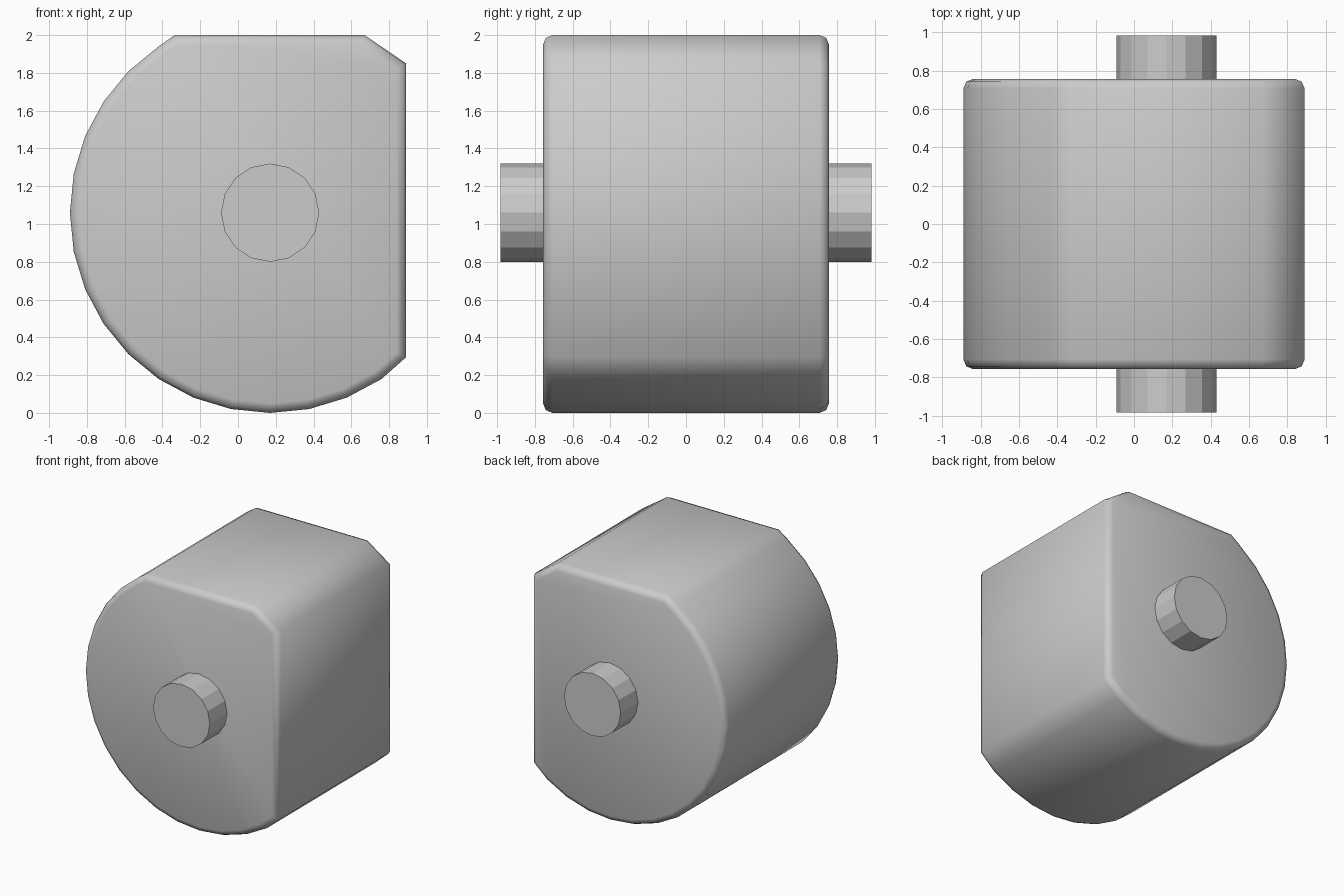
import bpy, bmesh, math

if "Cube" in bpy.data.objects:
    bpy.data.objects.remove(bpy.data.objects["Cube"])

CX, CZ, R = 0.17, 1.06, 1.06      # shared axis and drum radius
RIGHT, TOP, HALF = 0.89, 2.0, 0.757


def new_object(name, bm):
    mesh = bpy.data.meshes.new(name)
    bm.to_mesh(mesh)
    bm.free()
    obj = bpy.data.objects.new(name, mesh)
    bpy.context.collection.objects.link(obj)
    return obj


def circle_point(deg):
    a = math.radians(deg)
    return (CX + R * math.cos(a), CZ + R * math.sin(a))


# Body profile: 32-sided arc, flat top, chamfered corner, flat right side
profile = [(0.67, TOP), (-0.335, TOP)]
profile += [circle_point(123.75 + i * 11.25) for i in range(17)]
profile += [(RIGHT, 0.295), (RIGHT, 1.85)]

bm = bmesh.new()
front = bm.faces.new([bm.verts.new((x, -HALF, z)) for x, z in profile])
ext = bmesh.ops.extrude_face_region(bm, geom=[front], use_keep_orig=True)
for v in ext["geom"]:
    if isinstance(v, bmesh.types.BMVert):
        v.co.y = HALF
bmesh.ops.recalc_face_normals(bm, faces=bm.faces)

# Rounded rims around both end caps
rims = [e for e in bm.edges if abs(e.verts[0].co.y - e.verts[1].co.y) < 1e-4]
bmesh.ops.bevel(bm, geom=rims, offset=0.05, offset_type='OFFSET', segments=2,
                profile=0.5, affect='EDGES', clamp_overlap=True)
bmesh.ops.recalc_face_normals(bm, faces=bm.faces)

# Smooth shading, with hard edges at the corners and along the right side
for f in bm.faces:
    f.smooth = True
for e in bm.edges:
    d = e.verts[0].co - e.verts[1].co
    angle = e.calc_face_angle(0)
    along_y = abs(d.y) > 1.0
    right_strip = min(v.co.x for v in e.verts) > 0.86 and abs(d.z) > 1.0
    if (along_y or right_strip) and angle > math.radians(30):
        e.smooth = False
new_object("body", bm)

# Axle pin running through the body, sticking out at both ends
bpy.ops.mesh.primitive_cylinder_add(vertices=16, radius=0.26, depth=1.966,
                                    location=(CX, 0, CZ),
                                    rotation=(math.pi / 2, 0, 0))
bpy.context.object.name = "axle_pin"
